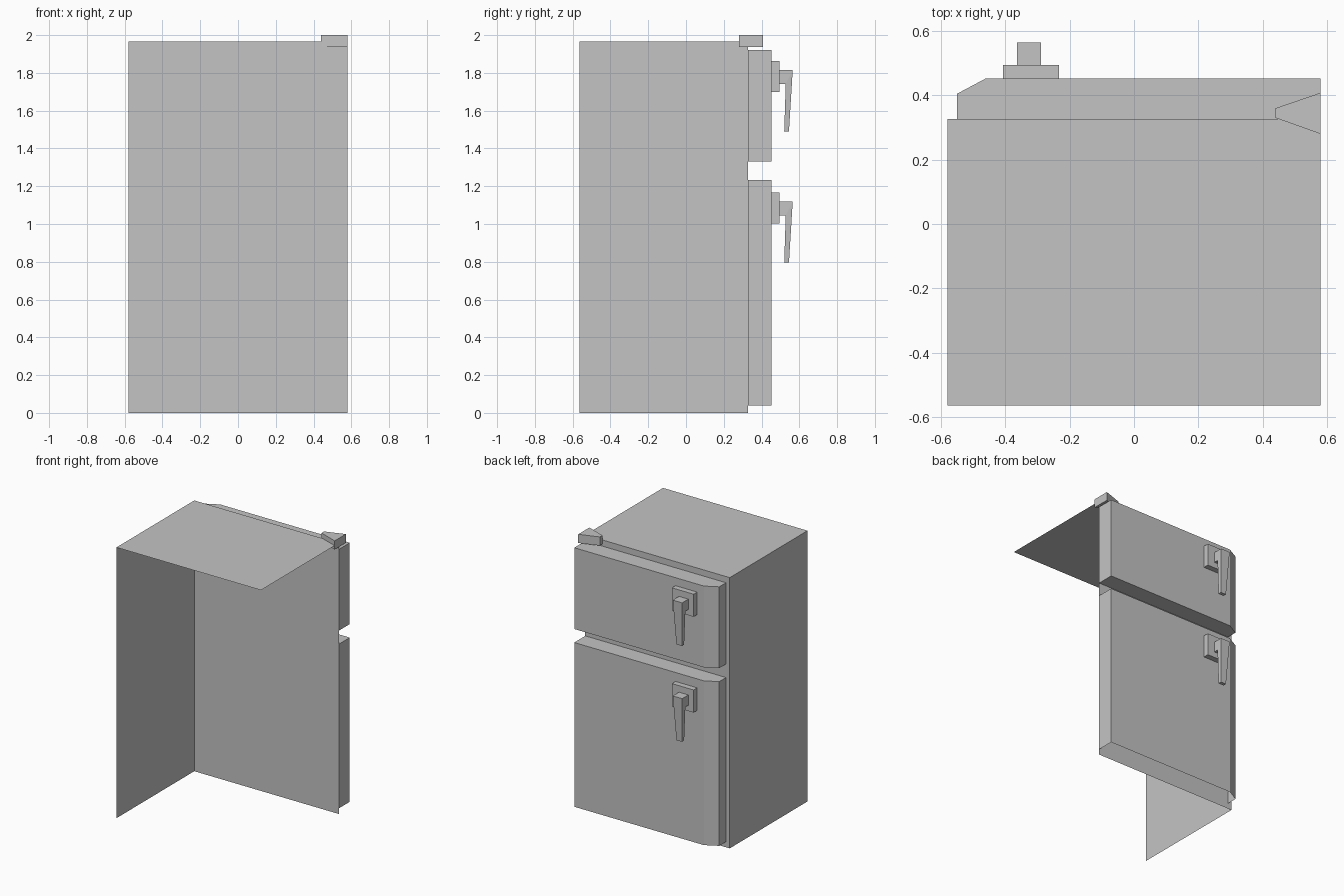
import bpy
import bmesh
from mathutils import Vector

if "Cube" in bpy.data.objects:
    bpy.data.objects.remove(bpy.data.objects["Cube"], do_unlink=True)

# One plain enamel colour
enamel = bpy.data.materials.new("light_grey_enamel")
enamel.use_nodes = True
GREY = (0.55, 0.55, 0.55, 1)
enamel.diffuse_color = GREY
enamel.node_tree.nodes["Principled BSDF"].inputs["Base Color"].default_value = GREY


def finish(name, bm, open_sides=()):
    """Turn a closed solid into an object, leaving out the sides facing open_sides."""
    bmesh.ops.recalc_face_normals(bm, faces=bm.faces)
    bm.normal_update()
    gone = [f for f in bm.faces
            if any(f.normal.dot(Vector(d)) > 0.99 for d in open_sides)]
    bmesh.ops.delete(bm, geom=gone, context='FACES')
    mesh = bpy.data.meshes.new(name)
    bm.to_mesh(mesh)
    bm.free()
    mesh.materials.append(enamel)
    obj = bpy.data.objects.new(name, mesh)
    bpy.context.collection.objects.link(obj)
    return obj


def prism(name, outline, z0, z1, open_sides=()):
    """Extrude a plan outline from z0 up to z1."""
    bm = bmesh.new()
    base = bm.faces.new([bm.verts.new((x, y, z0)) for x, y in outline])
    top = bmesh.ops.extrude_face_region(bm, geom=[base], use_keep_orig=True)
    verts = [g for g in top["geom"] if isinstance(g, bmesh.types.BMVert)]
    bmesh.ops.translate(bm, verts=verts, vec=(0, 0, z1 - z0))
    return finish(name, bm, open_sides)


def rect(x0, x1, y0, y1):
    return [(x0, y0), (x1, y0), (x1, y1), (x0, y1)]


def grip(name, centre_x, z):
    """Bent lever: a short arm and a hanging blade that narrows downwards."""
    # (y, height, half width) around the side profile
    profile = [(0.493, 0.0, 0.0375), (0.565, 0.0, 0.0375), (0.545, -0.325, 0.022),
               (0.52, -0.325, 0.022), (0.528, -0.075, 0.0375), (0.493, -0.075, 0.0375)]
    bm = bmesh.new()
    sides = [[bm.verts.new((centre_x + s * w, y, z + h)) for y, h, w in profile]
             for s in (-1, 1)]
    for ring in sides:
        # arm and blade halves of the side
        a, b, c, d, e, f = ring
        bm.faces.new((a, b, e, f))
        bm.faces.new((b, c, d, e))
    n = len(profile)
    for i in range(n):
        j = (i + 1) % n
        bm.faces.new((sides[0][i], sides[0][j], sides[1][j], sides[1][i]))
    return finish(name, bm)


# Cabinet: open shell with a top, one side and the panel behind the doors
prism("cabinet", rect(-0.58, 0.58, -0.565, 0.327), 0, 1.965,
      open_sides=[(1, 0, 0), (0, -1, 0), (0, 0, -1)])

# Doors with a bevelled opening edge, each with a plate and lever handle
door_outline = [(0.58, 0.327), (0.58, 0.453), (-0.46, 0.453),
                (-0.55, 0.405), (-0.55, 0.327)]
for label, bottom, top, handle_z, hidden in (
        ("freezer", 1.33, 1.92, 1.815, [(0, -1, 0)]),
        ("main", 0.04, 1.232, 1.12, [(0, -1, 0), (0, 0, -1)])):
    prism(label + "_door", door_outline, bottom, top, hidden)
    prism(label + "_handle_plate", rect(-0.407, -0.233, 0.452, 0.494),
          handle_z - 0.117, handle_z + 0.047)
    grip(label + "_handle_lever", -0.327, handle_z)

# Top hinge cover, a wedge narrowing inwards
prism("hinge_cover", [(0.44, 0.33), (0.58, 0.28), (0.58, 0.408), (0.44, 0.36)],
      1.937, 2.0)
